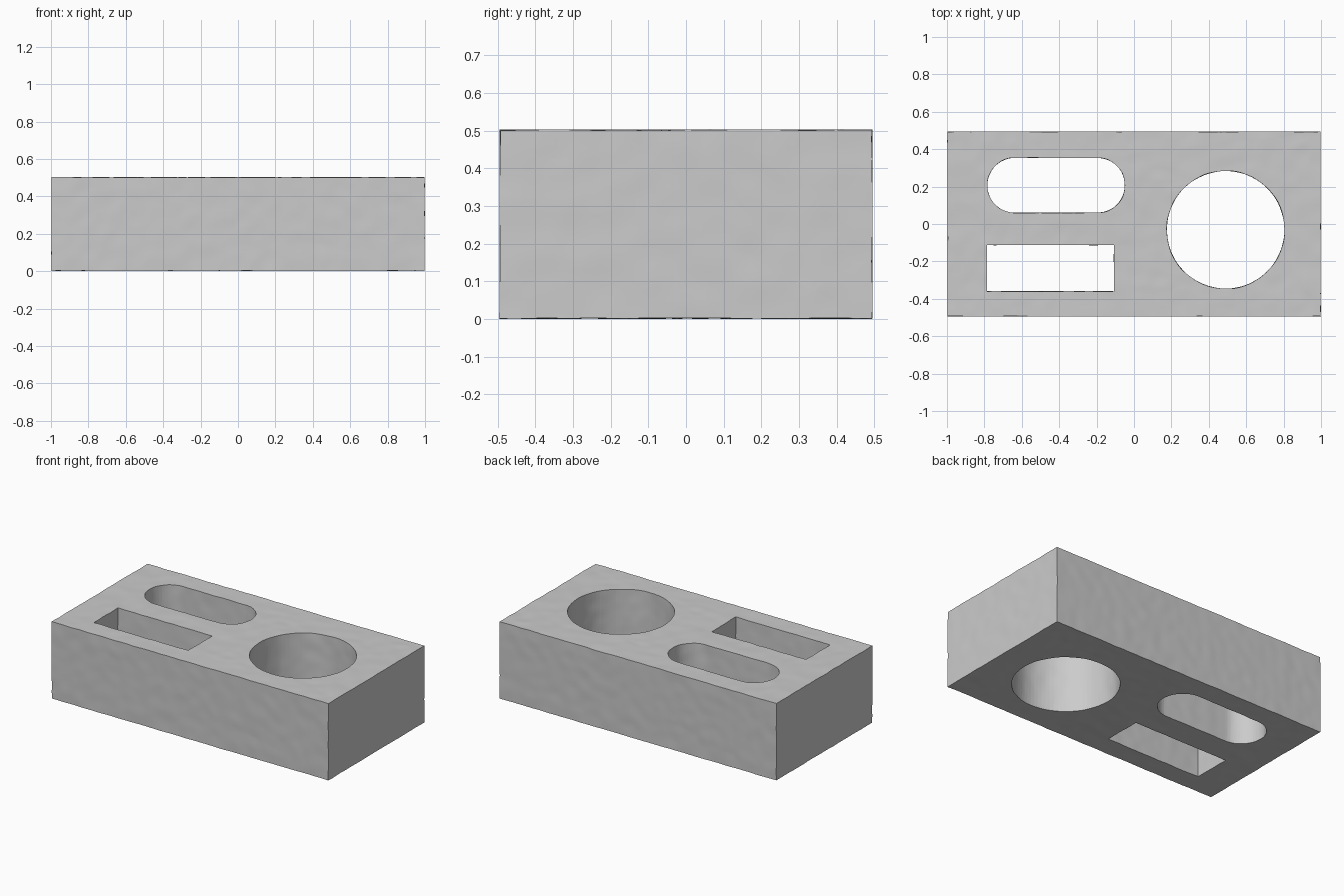
import bpy, bmesh, math
from mathutils import Vector, noise

if "Cube" in bpy.data.objects:
    bpy.data.objects.remove(bpy.data.objects["Cube"], do_unlink=True)

LENGTH, WIDTH, HEIGHT = 1.994, 0.988, 0.5
CELL = 0.025      # mesh spacing of the rough surface
ROUGH = 0.0022    # depth of the surface unevenness

stone = bpy.data.materials.new("grey stone")
stone.use_nodes = True
grey = (0.6, 0.6, 0.6, 1)
stone.diffuse_color = grey
stone.node_tree.nodes["Principled BSDF"].inputs["Base Color"].default_value = grey


def new_object(name, bm):
    mesh = bpy.data.meshes.new(name)
    bmesh.ops.recalc_face_normals(bm, faces=bm.faces)
    bm.to_mesh(mesh)
    bm.free()
    mesh.materials.append(stone)
    obj = bpy.data.objects.new(name, mesh)
    bpy.context.collection.objects.link(obj)
    return obj


def slice_along(bm, axis, low, high):
    """Cut the mesh into even strips along one axis."""
    count = round((high - low) / CELL)
    normal = Vector((0, 0, 0))
    normal[axis] = 1
    for i in range(1, count):
        geom = bm.verts[:] + bm.edges[:] + bm.faces[:]
        bmesh.ops.bisect_plane(bm, geom=geom, plane_no=normal,
                               plane_co=normal * (low + (high - low) * i / count))


def cutter(name, outline):
    """Upright prism that passes right through the block."""
    bm = bmesh.new()
    base = bm.faces.new([bm.verts.new((x, y, -0.1)) for x, y in outline])
    top = bmesh.ops.extrude_face_region(bm, geom=[base])["geom"]
    bmesh.ops.translate(bm, vec=(0, 0, HEIGHT + 0.2),
                        verts=[v for v in top if isinstance(v, bmesh.types.BMVert)])
    obj = new_object(name, bm)
    obj.hide_render = True
    return obj


def arc(cx, cy, r, start, end, steps):
    angles = [math.radians(start + (end - start) * i / steps) for i in range(steps + 1)]
    return [(cx + r * math.cos(a), cy + r * math.sin(a)) for a in angles]


# Block
bm = bmesh.new()
bmesh.ops.create_cube(bm, size=1)
bmesh.ops.scale(bm, vec=(LENGTH, WIDTH, HEIGHT), verts=bm.verts)
bmesh.ops.translate(bm, vec=(0, 0, HEIGHT / 2 + 0.002), verts=bm.verts)
block = new_object("block", bm)

# Round, slotted and rectangular holes
slot_y, slot_r = 0.207, 0.147
cutters = [
    cutter("round_hole_cutter", arc(0.49, -0.031, 0.315, 0, 360, 80)[:-1]),
    cutter("slot_cutter", arc(-0.195, slot_y, slot_r, -90, 90, 24)
           + arc(-0.638, slot_y, slot_r, 90, 270, 24)),
    cutter("rectangle_cutter", [(-0.787, -0.36), (-0.107, -0.36),
                                (-0.107, -0.112), (-0.787, -0.112)]),
]
for c in cutters:
    mod = block.modifiers.new(c.name, 'BOOLEAN')
    mod.operation, mod.solver, mod.object = 'DIFFERENCE', 'EXACT', c

# Bake the holes, then slice into cells and roughen the surface
evaluated = block.evaluated_get(bpy.context.evaluated_depsgraph_get())
bm = bmesh.new()
bm.from_mesh(evaluated.to_mesh())
block.modifiers.clear()
for c in cutters:
    bpy.data.objects.remove(c, do_unlink=True)
bmesh.ops.triangulate(bm, faces=bm.faces)
bmesh.ops.dissolve_limit(bm, angle_limit=0.01, verts=bm.verts, edges=bm.edges)
bmesh.ops.triangulate(bm, faces=bm.faces)
slice_along(bm, 0, -LENGTH / 2, LENGTH / 2)
slice_along(bm, 1, -WIDTH / 2, WIDTH / 2)
slice_along(bm, 2, 0.002, HEIGHT + 0.002)
for v in bm.verts:
    v.co += noise.noise_vector(v.co * 14) * ROUGH
bm.to_mesh(block.data)
bm.free()

bpy.context.view_layer.objects.active = block
block.select_set(True)
bpy.ops.object.shade_smooth_by_angle(angle=math.radians(35))
